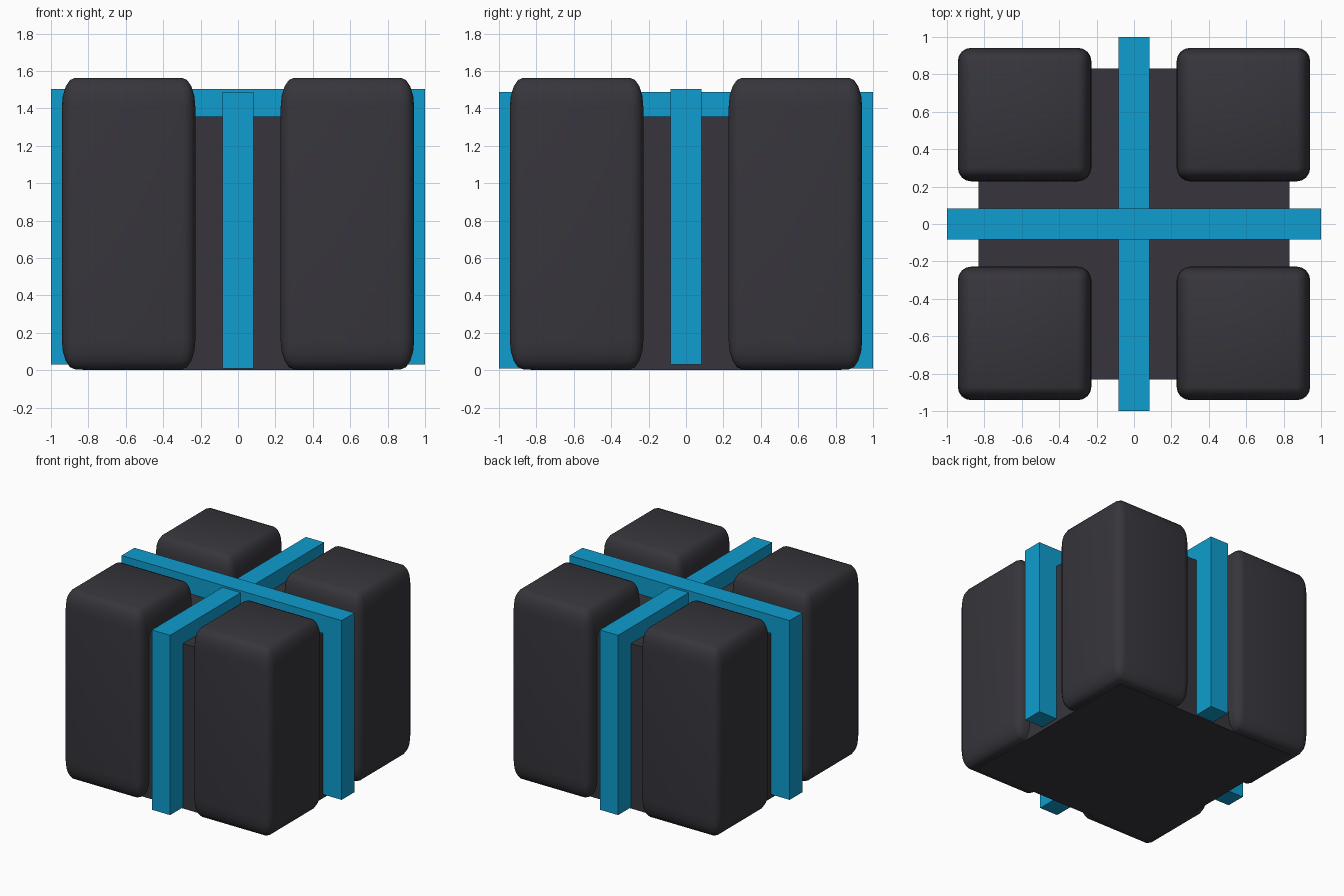
import bpy
import bmesh
import math

if "Cube" in bpy.data.objects:
    bpy.data.objects.remove(bpy.data.objects["Cube"])


def material(name, colour):
    m = bpy.data.materials.new(name)
    m.diffuse_color = (*colour, 1)
    m.use_nodes = True
    m.node_tree.nodes["Principled BSDF"].inputs["Base Color"].default_value = m.diffuse_color
    return m


dark = material("charcoal", (0.038, 0.036, 0.045))
blue = material("bright blue", (0.0045, 0.34, 0.62))


def box(name, lo, hi, mat, bevel=0.0):
    """Box between two corners; bevel is rounded before stretching to full height."""
    size = [b - a for a, b in zip(lo, hi)]
    bm = bmesh.new()
    bmesh.ops.create_cube(bm, size=1)
    if bevel:
        bmesh.ops.bevel(bm, geom=bm.edges[:], offset=bevel, segments=4,
                        profile=0.5, affect='EDGES')
    for v in bm.verts:
        v.co = [c * s + (a + b) / 2 for c, s, a, b in zip(v.co, size, lo, hi)]
    me = bpy.data.meshes.new(name)
    bm.to_mesh(me)
    bm.free()
    me.materials.append(mat)
    ob = bpy.data.objects.new(name, me)
    bpy.context.collection.objects.link(ob)
    if bevel:
        bpy.context.view_layer.objects.active = ob
        ob.select_set(True)
        bpy.ops.object.shade_smooth_by_angle(angle=math.radians(35))
        ob.select_set(False)
    return ob


# Inner core
box("core", (-0.832, -0.832, 0), (0.832, 0.832, 1.355), dark)

# Crossing blue bands
box("band_across", (-1, -0.083, 0.03), (1, 0.083, 1.503), blue)
box("band_front_to_back", (-0.083, -1, 0.01), (0.083, 1, 1.487), blue)

# Four rounded corner blocks
for sx, side in ((-1, "left"), (1, "right")):
    for sy, end in ((-1, "front"), (1, "back")):
        xs = sorted((sx * 0.228, sx * 0.942))
        ys = sorted((sy * 0.228, sy * 0.942))
        box(f"corner_block_{end}_{side}", (xs[0], ys[0], 0.004),
            (xs[1], ys[1], 1.563), dark, bevel=0.1)
